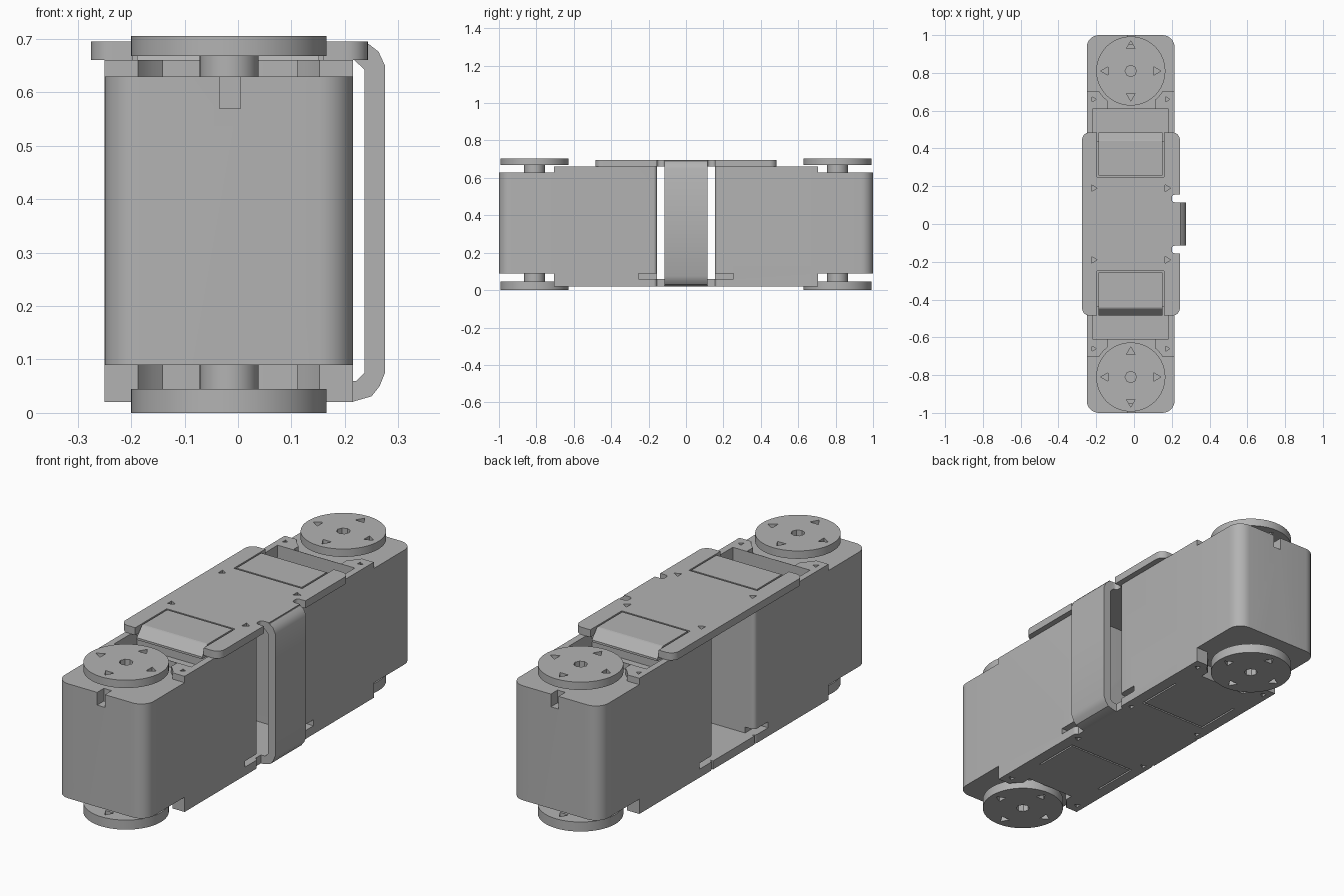
import bpy, bmesh, math

old = bpy.data.objects.get("Cube")
if old:
    bpy.data.objects.remove(old, do_unlink=True)

grey = bpy.data.materials.new("plain_grey")
grey.use_nodes = True
grey.diffuse_color = (0.45, 0.45, 0.45, 1)
grey.node_tree.nodes["Principled BSDF"].inputs["Base Color"].default_value = grey.diffuse_color


def prism(name, pts, a, b, axis="z"):
    """Extrude a 2D outline from a to b along an axis."""
    place = {"x": lambda u, v, w: (w, u, v),
             "y": lambda u, v, w: (u, w, v),
             "z": lambda u, v, w: (u, v, w)}[axis]
    bm = bmesh.new()
    low = [bm.verts.new(place(u, v, a)) for u, v in pts]
    high = [bm.verts.new(place(u, v, b)) for u, v in pts]
    bm.faces.new(low)
    bm.faces.new(high)
    n = len(pts)
    for i in range(n):
        j = (i + 1) % n
        bm.faces.new((low[i], low[j], high[j], high[i]))
    bmesh.ops.recalc_face_normals(bm, faces=bm.faces)
    mesh = bpy.data.meshes.new(name)
    bm.to_mesh(mesh)
    bm.free()
    mesh.materials.append(grey)
    obj = bpy.data.objects.new(name, mesh)
    bpy.context.collection.objects.link(obj)
    return obj


def circle(x, y, r, n, turn=0):
    return [(x + r * math.cos(turn + math.tau * i / n),
             y + r * math.sin(turn + math.tau * i / n)) for i in range(n)]


def rounded(x0, x1, y0, y1, r_low, r_high, steps=8):
    """Rectangle outline with rounded corners; separate radii at low and high y."""
    pts = []
    corners = [(x1, y1, r_high), (x0, y1, r_high), (x0, y0, r_low), (x1, y0, r_low)]
    for q, (x, y, r) in enumerate(corners):
        cx = x - r if x == x1 else x + r
        cy = y - r if y == y1 else y + r
        for i in range(steps + 1):
            t = (q + i / steps) * math.pi / 2
            pts.append((cx + r * math.cos(t), cy + r * math.sin(t)))
    return pts


def box(x0, x1, y0, y1, z0, z1):
    return prism("cutter", [(x0, y0), (x1, y0), (x1, y1), (x0, y1)], z0, z1)


def apply(obj, kind, **settings):
    mod = obj.modifiers.new(kind.lower(), kind)
    for key, value in settings.items():
        setattr(mod, key, value)
    bpy.context.view_layer.objects.active = obj
    bpy.ops.object.modifier_apply(modifier=mod.name)


def cut(obj, cutter):
    apply(obj, "BOOLEAN", operation="DIFFERENCE", solver="EXACT", object=cutter)
    mesh = cutter.data
    bpy.data.objects.remove(cutter, do_unlink=True)
    bpy.data.meshes.remove(mesh)


def mirror_y(obj):
    apply(obj, "MIRROR", use_axis=(False, True, False), use_mirror_merge=False)


def smooth(obj):
    bpy.ops.object.select_all(action="DESELECT")
    obj.select_set(True)
    bpy.context.view_layer.objects.active = obj
    bpy.ops.object.shade_smooth_by_angle(angle=math.radians(30))


LEFT, RIGHT, AXLE_X, AXLE_Y = -0.25, 0.215, -0.017, 0.81
PANEL = (-0.197, 0.16)
SCREWS = (-0.215, 0.175)


def panel_grooves(obj, z0, z1, y_end):
    """Thin slit around three sides of a service panel."""
    a, b = PANEL
    cut(obj, box(a, b, 0.25, 0.258, z0, z1))
    for x in (a, b - 0.008):
        cut(obj, box(x, x + 0.008, 0.254, y_end, z0, z1))


# Actuator cases, stepped down around the output discs
case = prism("actuator_cases", rounded(LEFT, RIGHT, 0.155, 1, 0.02, 0.065), 0.02, 0.66)
for z0, z1 in ((-0.1, 0.09), (0.63, 0.8)):
    cut(case, box(-0.4, 0.4, 0.705, 1.1, z0, z1))
    cut(case, prism("cutter", circle(AXLE_X, AXLE_Y, 0.2, 48), z0, z1))
    cut(case, box(-0.14, 0.11, 0.612, 0.8, z0, z1))
cut(case, box(-0.22, 0.183, 0.44, 0.61, 0.58, 0.8))
cut(case, box(-0.035, 0.005, 0.95, 1.1, 0.57, 0.8))
for x in SCREWS:
    cut(case, prism("cutter", circle(x, 0.66, 0.015, 3), 0.62, 0.8))
    for y in (0.19, 0.66):
        cut(case, prism("cutter", circle(x, y, 0.017, 3), -0.1, 0.045))
for x0, x1 in ((-0.3, -0.2), (0.165, 0.3)):
    cut(case, box(x0, x1, 0.1, 0.255, 0.06, 0.088))
panel_grooves(case, -0.1, 0.04, 0.48)
mirror_y(case)
smooth(case)

# Output discs and hubs, above and below
for label, z0, z1, h0, h1 in (("upper", 0.668, 0.705, 0.62, 0.67),
                              ("lower", 0, 0.045, 0.044, 0.1)):
    disc = prism(label + "_discs", circle(AXLE_X, AXLE_Y, 0.183, 64), z0, z1)
    cut(disc, prism("cutter", circle(AXLE_X, AXLE_Y, 0.03, 8), -0.1, 0.8))
    for i in range(4):
        t = i * math.pi / 2
        x, y = AXLE_X + 0.133 * math.cos(t), AXLE_Y + 0.133 * math.sin(t)
        cut(disc, prism("cutter", circle(x, y, 0.026, 3, t), -0.1, 0.8))
    hub = prism(label + "_hubs", circle(AXLE_X, AXLE_Y, 0.055, 32), h0, h1)
    for part in (disc, hub):
        mirror_y(part)
        smooth(part)

# Top plate with end arms, strap notches and screw holes
plate = prism("top_plate", rounded(-0.275, 0.243, -0.485, 0.485, 0.04, 0.04), 0.66, 0.695)
for s in (1, -1):
    lo, hi = sorted((s * 0.44, s * 0.6))
    cut(plate, box(*PANEL, lo, hi, 0.6, 0.8))
    lo, hi = sorted((s * 0.115, s * 0.155))
    cut(plate, prism("cutter", rounded(0.2, 0.4, lo, hi, 0.015, 0.015, 4), 0.6, 0.8))
    for x in SCREWS:
        cut(plate, prism("cutter", circle(x, s * 0.19, 0.02, 3), 0.6, 0.8))
    # Service panel slits
    lo, hi = sorted((s * 0.25, s * 0.258))
    cut(plate, box(*PANEL, lo, hi, 0.675, 0.8))
    for x in (PANEL[0], PANEL[1] - 0.008):
        lo, hi = sorted((s * 0.254, s * 0.46))
        cut(plate, box(x, x + 0.008, lo, hi, 0.675, 0.8))
smooth(plate)

# Sloped lips at the ends of the top panels
lip = prism("panel_lips", [(0.44, 0.64), (0.44, 0.695), (0.447, 0.693), (0.485, 0.65), (0.485, 0.64)],
            PANEL[0] + 0.008, PANEL[1] - 0.008, "x")
mirror_y(lip)

# Bottom bridge between the cases
prism("bottom_bridge", [(LEFT, -0.155), (0.2, -0.155), (0.2, 0.155), (LEFT, 0.155)], 0.02, 0.06)

# Side strap joining top plate and bottom bridge
outer = [(0.2, 0.02), (0.215, 0.021), (0.25, 0.031), (0.265, 0.05), (0.275, 0.075),
         (0.275, 0.65), (0.263, 0.676), (0.245, 0.69), (0.2, 0.692)]
inner = [(0.2, 0.662), (0.218, 0.66), (0.237, 0.642), (0.237, 0.075), (0.222, 0.06), (0.2, 0.06)]
smooth(prism("side_strap", outer + inner, -0.115, 0.115, "y"))
